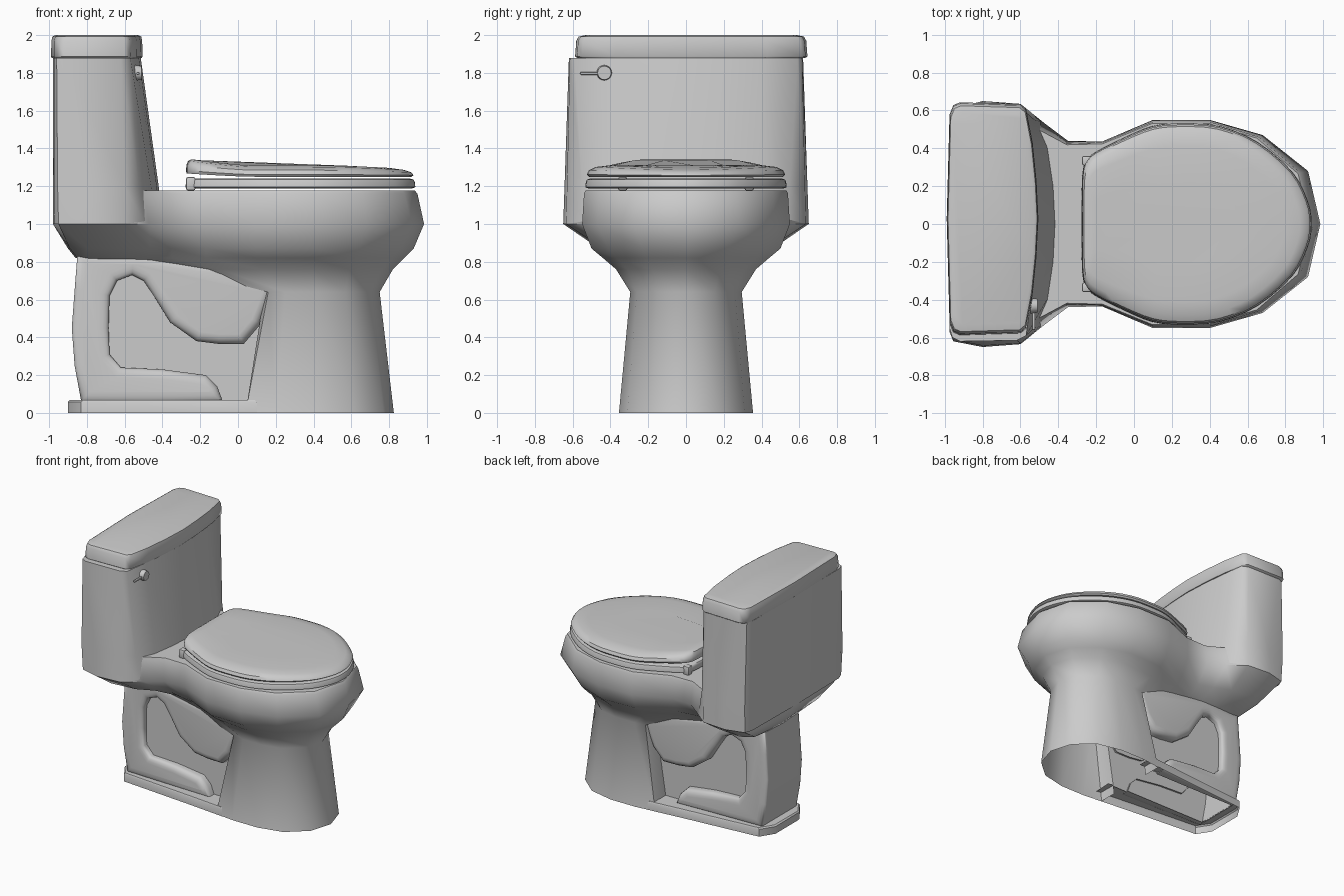
import bpy, bmesh
from mathutils import Vector

if "Cube" in bpy.data.objects:
    bpy.data.objects.remove(bpy.data.objects["Cube"])


def finish(name, bm, angle=0.7):
    bmesh.ops.recalc_face_normals(bm, faces=bm.faces)
    me = bpy.data.meshes.new(name)
    bm.to_mesh(me)
    bm.free()
    ob = bpy.data.objects.new(name, me)
    bpy.context.collection.objects.link(ob)
    bpy.ops.object.select_all(action='DESELECT')
    ob.select_set(True)
    bpy.context.view_layer.objects.active = ob
    bpy.ops.object.shade_smooth_by_angle(angle=angle)
    return ob


def full(half):
    # half outline starts and ends on y = 0
    return list(half) + [(x, -y) for x, y in reversed(half[1:-1])]


def rounded(pts, n=3):
    # closed Catmull-Rom refinement
    out, m = [], len(pts)
    for i in range(m):
        a, b, c, d = (Vector(pts[(i + k) % m]) for k in (-1, 0, 1, 2))
        for j in range(n):
            t = j / n
            out.append(tuple(0.5 * (2 * b + (c - a) * t + (2 * a - 5 * b + 4 * c - d) * t * t
                                    + (3 * b - a - 3 * c + d) * t ** 3)))
    return out


def scaled(pts, s, cx, cy=0):
    return [(cx + (x - cx) * s, cy + (y - cy) * s) for x, y in pts]


def loft(name, rings, bottom=True, top=True, shape=None, angle=0.7, skip=None):
    # skip(co) marks corners; faces with every corner marked are left open
    bm = bmesh.new()
    rows = []
    for z, pts in rings:
        rows.append([bm.verts.new((x, y, shape(x, z) if shape else z)) for x, y in pts])
    n = len(rows[0])
    for a, b in zip(rows, rows[1:]):
        for i in range(n):
            j = (i + 1) % n
            quad = (a[i], a[j], b[j], b[i])
            if not (skip and all(skip(v.co) for v in quad)):
                bm.faces.new(quad)
    if bottom:
        bm.faces.new(rows[0])
    if top:
        bm.faces.new(rows[-1])
    return finish(name, bm, angle)


def box(name, center, size, bevel=0.0):
    bm = bmesh.new()
    bmesh.ops.create_cube(bm, size=1)
    for v in bm.verts:
        v.co = Vector([c + p * s for c, p, s in zip(center, v.co, size)])
    if bevel:
        bmesh.ops.bevel(bm, geom=bm.edges[:], offset=bevel, segments=2, profile=0.5, affect='EDGES')
    return finish(name, bm)


# Bowl, neck and hollow pedestal: one loft from floor to rim
pedestal_low = full([(.04, 0), (.04, .05), (.04, .1), (.04, .15), (.04, .185), (.04, .26), (.04, .335),
                     (.2, .355), (.42, .355), (.62, .31), (.77, .18), (.825, 0)])
pedestal_top = full([(.14, 0), (.14, .05), (.14, .1), (.14, .15), (.14, .185), (.14, .24), (.16, .285),
                     (.25, .295), (.42, .295), (.57, .26), (.7, .15), (.75, 0)])
under = full([(-.5, 0), (-.5, .12), (-.48, .18), (-.45, .2), (-.4, .21), (-.3, .23), (-.1, .27),
              (.12, .35), (.4, .37), (.59, .31), (.76, .18), (.82, 0)])
shoulder = full([(-.86, 0), (-.85, .17), (-.8, .23), (-.6, .24), (-.47, .25), (-.35, .27), (-.17, .31),
                 (.1, .43), (.4, .44), (.62, .37), (.81, .21), (.88, 0)])
belly = full([(-.9, 0), (-.89, .4), (-.8, .46), (-.6, .44), (-.47, .38), (-.35, .34), (-.17, .365),
              (.1, .49), (.4, .5), (.64, .41), (.86, .23), (.93, 0)])
widest = full([(-.98, 0), (-.95, .61), (-.8, .65), (-.6, .635), (-.47, .53), (-.35, .44), (-.17, .435),
               (.1, .55), (.4, .55), (.68, .47), (.92, .28), (.985, 0)])
rim = full([(-.95, 0), (-.93, .56), (-.8, .59), (-.62, .58), (-.5, .5), (-.36, .425), (-.17, .43),
            (.1, .54), (.4, .54), (.66, .46), (.88, .27), (.95, 0)])
loft("bowl_and_pedestal", [(0, pedestal_low), (.64, pedestal_top), (.76, under), (.82, shoulder),
                           (.87, belly), (1.0, widest), (1.16, rim), (1.178, scaled(rim, .985, 0))],
     bottom=False, angle=0.9, skip=lambda c: c.z < .65 and c.x < .15 and abs(c.y) < .2)

# Tank with a bowed front that sweeps into the neck
tank_low = full([(-.98, 0), (-.972, .55), (-.95, .61), (-.8, .65), (-.6, .635), (-.49, .54),
                 (-.44, .4), (-.41, .2), (-.4, 0)])
tank_mid = full([(-.98, 0), (-.975, .57), (-.955, .62), (-.8, .643), (-.6, .63), (-.525, .55),
                 (-.46, .4), (-.43, .2), (-.42, 0)])
tank_high = full([(-.98, 0), (-.975, .55), (-.96, .6), (-.92, .62), (-.62, .615), (-.57, .59),
                  (-.545, .4), (-.525, .2), (-.515, 0)])
loft("tank", [(1.0, tank_low), (1.2, tank_mid), (1.88, tank_high)], angle=0.9)

# Tank lid, set slightly off centre
lid = [(x, y + .028) for x, y in
       full([(-.99, 0), (-.975, .55), (-.955, .6), (-.92, .615), (-.6, .605), (-.57, .58),
             (-.535, .4), (-.515, .2), (-.505, 0)])]
loft("tank_lid", [(1.88, scaled(lid, .985, -.75, .028)), (1.887, lid), (1.97, scaled(lid, .99, -.75, .028)),
                  (1.992, scaled(lid, .97, -.75, .028)), (2.0, scaled(lid, .91, -.75, .028))], angle=0.8)

# Flush handle
box("flush_lever", (-.53, -.495, 1.797), (.016, .13, .014), .004)
bm = bmesh.new()
bmesh.ops.create_cone(bm, cap_ends=True, segments=20, radius1=.042, radius2=.036, depth=.04)
for v in bm.verts:
    v.co = Vector((v.co.z - .53, v.co.y - .432, v.co.x + 1.8))
finish("flush_knob", bm)

# Seat and its domed cover share one outline
seat = rounded(full([(-.275, 0), (-.272, .25), (-.25, .33), (-.2, .375), (-.05, .45), (.1, .51),
                     (.25, .525), (.45, .51), (.65, .425), (.83, .27), (.91, .12), (.93, 0)]))


def inset(s):
    # the back edge stays upright while the rest draws in
    return [(.33 + (x - .33) * (s if x > .33 else 1 - (1 - s) * .2), y * s) for x, y in seat]


def cover_height(x, z):
    t = (z - 1.25) / .062
    back = max(0, (.08 - x) / .36) ** 1.4
    front = max(0, (x - .35) / .58) ** 2
    return z + .037 * back * (.5 + .5 * t) - .022 * front * t


loft("seat", [(1.188, inset(.985)), (1.195, inset(1.015)), (1.222, inset(1.01)),
              (1.235, inset(1.0)), (1.24, inset(.97))])
loft("seat_cover", [(1.25, inset(.98)), (1.262, inset(1)), (1.285, inset(.98)), (1.302, inset(.91)),
                    (1.31, inset(.78)), (1.312, inset(.4))], shape=cover_height)
for side in (-1, 1):
    box("seat_hinge", (-.25, side * .335, 1.213), (.05, .05, .07), .01)

# Base plate with clipped rear corners, open below and into the web
base = full([(-.9, 0), (-.9, .15), (-.83, .26), (-.2, .315), (.1, .345), (.12, 0)])
hole = full([(-.83, 0), (-.83, .13), (-.82, .185), (-.2, .185), (.1, .185), (.12, 0)])
loft("base_plate", [(0, base), (.058, base), (.068, scaled(base, .98, -.4)), (.068, hole)],
     bottom=False, top=False, skip=lambda c: c.x > .085)

# Trapway relief: rear column, hump, trap and foot in side profile
back = [(-.83, .06), (-.865, .25), (-.88, .45), (-.865, .65), (-.85, .84)]
trap = back + [(-.5, .84), (-.2, .8), (.2, .75), (.18, .62), (.12, .47), (.03, .365), (-.1, .365),
               (-.22, .38), (-.36, .48), (-.44, .61), (-.5, .7), (-.56, .73), (-.64, .7),
               (-.68, .62), (-.685, .45), (-.68, .31), (-.62, .24), (-.4, .23), (-.17, .2),
               (-.11, .14), (-.08, .06)]


def slab(name, profile, y0, y1, bevel=0.0):
    # one side shell: outer face plus walls, no inner face
    bm = bmesh.new()
    inner, outer = [[bm.verts.new((x, y, z)) for x, z in profile] for y in (y0, y1)]
    cap = bm.faces.new(outer)
    for i in range(len(profile)):
        j = (i + 1) % len(profile)
        bm.faces.new((inner[i], inner[j], outer[j], outer[i]))
    bmesh.ops.recalc_face_normals(bm, faces=bm.faces)
    if bevel:
        bmesh.ops.bevel(bm, geom=list(cap.edges), offset=bevel, segments=4, profile=0.5,
                        affect='EDGES', clamp_overlap=True)
    for v in bm.verts:
        # narrower toward the back
        if abs(v.co.y) > .19:
            v.co.y *= 1 - .17 * min(1, max(0, (.1 - v.co.x) / .95)) * (abs(v.co.y) - .19) / .085
    return finish(name, bm, 0.9)


for side, word in ((-1, "front"), (1, "rear")):
    slab("trapway_" + word, trap, side * .17, side * .275, .06)

# Hollow web between column and pedestal, open at the bottom
web = back + [(.2, .8), (.14, .64), (.05, .06)]
bm = bmesh.new()
left, right = [[bm.verts.new((x, y, z)) for x, z in web] for y in (-.185, .185)]
bm.faces.new(left)
bm.faces.new(right)
for i in range(4):
    bm.faces.new((left[i], left[i + 1], right[i + 1], right[i]))
finish("web_panel", bm)
